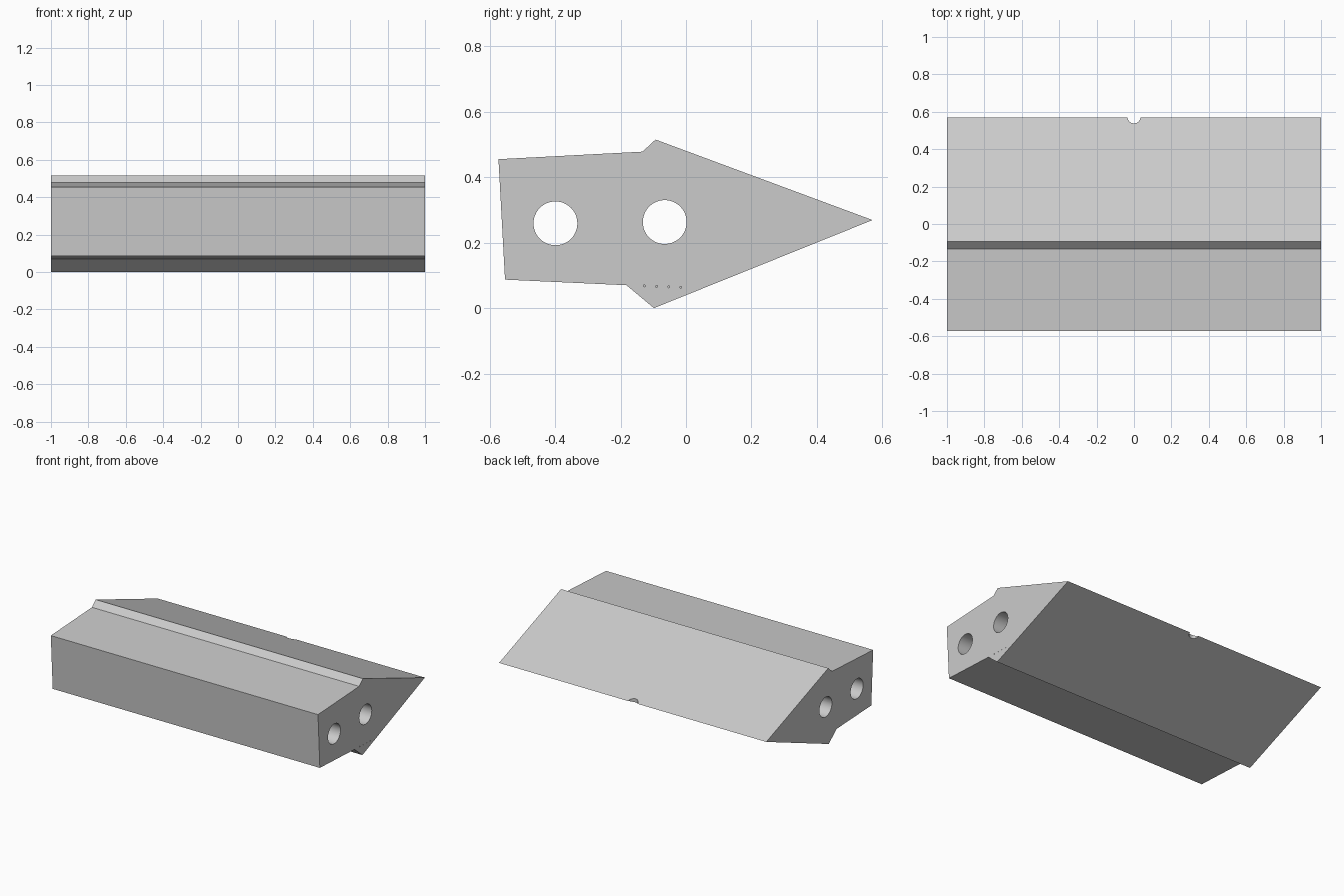
import bpy, bmesh, math

if "Cube" in bpy.data.objects:
    bpy.data.objects.remove(bpy.data.objects["Cube"])

def link(name, bm):
    me = bpy.data.meshes.new(name)
    bm.normal_update()
    bm.to_mesh(me)
    bm.free()
    ob = bpy.data.objects.new(name, me)
    bpy.context.collection.objects.link(ob)
    return ob

def cylinder_cutter(name, loc, radius, depth, axis, segments=48):
    bpy.ops.mesh.primitive_cylinder_add(
        vertices=segments, radius=radius, depth=depth, location=loc,
        rotation=(0, math.pi / 2 if axis == 'X' else 0, 0))
    ob = bpy.context.object
    ob.name = name
    ob.hide_render = True
    ob.hide_set(True)
    return ob

# wedge body: side profile (y, z) extruded along x
profile = [(-0.573, 0.455), (-0.553, 0.087), (-0.182, 0.070), (-0.098, 0.0),
           (0.57, 0.269), (-0.093, 0.515), (-0.133, 0.478)]
bm = bmesh.new()
face = bm.faces.new([bm.verts.new((-1, y, z)) for y, z in profile])
ext = bmesh.ops.extrude_face_region(bm, geom=[face])
bmesh.ops.translate(bm, vec=(2, 0, 0),
                    verts=[v for v in ext['geom'] if isinstance(v, bmesh.types.BMVert)])
bmesh.ops.recalc_face_normals(bm, faces=bm.faces)
body = link("wedge_body", bm)

# two long bores through the length
cutters = [cylinder_cutter("bore_cutter", (0, y, z), 0.067, 2.4, 'X')
           for y, z in ((-0.399, 0.259), (-0.065, 0.263))]
# round notch in the sharp edge
cutters.append(cylinder_cutter("notch_cutter", (0, 0.573, 0.269), 0.035, 0.4, 'Z'))
# row of tiny pits on the end face
cutters += [cylinder_cutter("pit_cutter", (1, -0.127 + 0.037 * i, 0.068 - 0.0015 * i),
                            0.003, 0.02, 'X', 8) for i in range(4)]

for c in cutters:
    mod = body.modifiers.new(c.name, 'BOOLEAN')
    mod.operation = 'DIFFERENCE'
    mod.solver = 'EXACT'
    mod.object = c

# bake the cuts, then remove the cutters
bpy.context.view_layer.update()
dg = bpy.context.evaluated_depsgraph_get()
mesh = bpy.data.meshes.new_from_object(body.evaluated_get(dg))
body.modifiers.clear()
body.data = mesh
for c in cutters:
    bpy.data.objects.remove(c)

# smooth bores, crisp edges
bpy.ops.object.select_all(action='DESELECT')
body.select_set(True)
bpy.context.view_layer.objects.active = body
bpy.ops.object.shade_smooth_by_angle(angle=math.radians(20))
